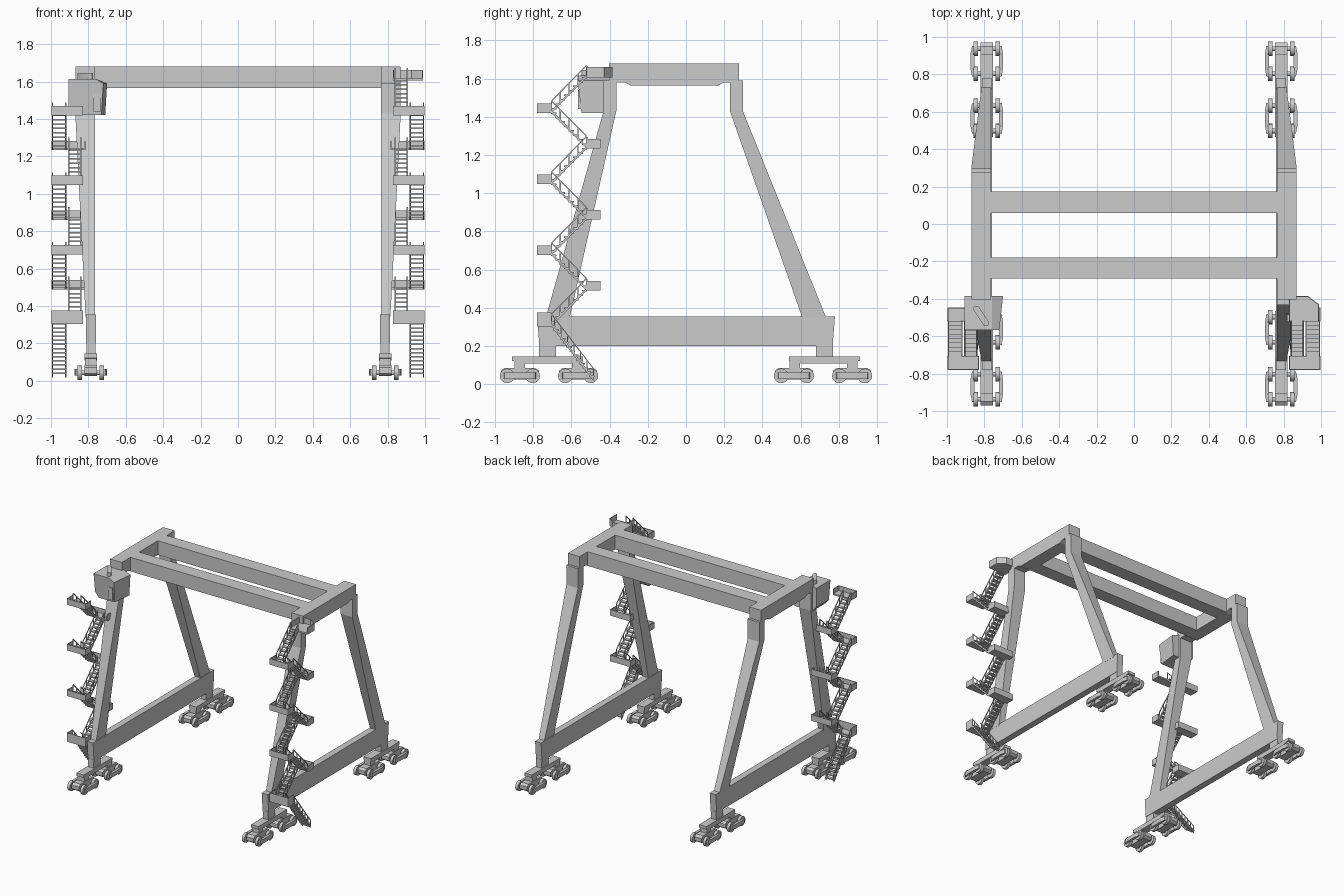
import bpy, bmesh, math
from mathutils import Vector

cube = bpy.data.objects.get("Cube")
if cube:
    bpy.data.objects.remove(cube, do_unlink=True)

CX = 0.787          # centre line of each leg frame
IN, OUT = 0.765, 0.87


def prism(bm, pts, a, b, axis="x"):
    """Extrude a 2D outline between a and b along an axis."""
    def place(p, d):
        u, v = p
        return {"x": (d, u, v), "y": (u, d, v), "z": (u, v, d)}[axis]
    loft(bm, [place(p, a) for p in pts], [place(p, b) for p in pts])


def loft(bm, ring_a, ring_b):
    va = [bm.verts.new(p) for p in ring_a]
    vb = [bm.verts.new(p) for p in ring_b]
    bm.faces.new(va)
    bm.faces.new(vb[::-1])
    for i in range(len(va)):
        j = (i + 1) % len(va)
        bm.faces.new((va[i], vb[i], vb[j], va[j]))


def rect(u0, u1, v0, v1):
    return [(u0, v0), (u1, v0), (u1, v1), (u0, v1)]


def circle(u, v, r, n=20):
    return [(u + r * math.cos(math.tau * i / n), v + r * math.sin(math.tau * i / n))
            for i in range(n)]


def finish(name, bm, side=1, smooth=False):
    for v in bm.verts:
        v.co.x *= side
    bmesh.ops.recalc_face_normals(bm, faces=bm.faces)
    mesh = bpy.data.meshes.new(name)
    bm.to_mesh(mesh)
    bm.free()
    obj = bpy.data.objects.new(name, mesh)
    bpy.context.collection.objects.link(obj)
    if smooth:
        bpy.ops.object.select_all(action="DESELECT")
        obj.select_set(True)
        bpy.context.view_layer.objects.active = obj
        bpy.ops.object.shade_smooth_by_angle(angle=math.radians(35))
    return obj


# Leg frame: sill beam, sloped legs, leg heads and end beam
def sill_beam(side, label):
    bm = bmesh.new()
    prism(bm, [(-0.78, 0.355), (-0.768, 0.2), (0.768, 0.2), (0.78, 0.355)],
          CX - 0.027, CX + 0.027)
    finish(label + "_sill_beam", bm, side)


def leg(side, label, end, foot, top):
    bm = bmesh.new()
    ring = lambda y0, y1, x, z: [(IN, y0, z), (x, y0, z), (x, y1, z), (IN, y1, z)]
    head_y0, head_y1 = top
    loft(bm, ring(*foot, 0.815, 0.345), ring(*top, OUT, 1.43))
    loft(bm, ring(*top, OUT, 1.43), ring(head_y0, head_y1, OUT, 1.59))
    finish(f"{label}_{end}_leg", bm, side)


def end_beam(side, label):
    bm = bmesh.new()
    prism(bm, [(-0.403, 1.58), (-0.403, 1.68), (0.278, 1.68), (0.278, 1.58),
               (0.2, 1.58), (0.17, 1.565), (-0.29, 1.565), (-0.32, 1.58)], IN, OUT)
    finish(label + "_end_beam", bm, side)


# Travel gear: pillar, rocking beam and two four-wheel trucks per corner
def corner_gear(side, label, end, sy):
    bm = bmesh.new()
    mid = 0.725 * sy
    prism(bm, rect(mid - 0.045, mid + 0.045, 0.14, 0.21), CX - 0.024, CX + 0.024)
    prism(bm, [(mid - 0.185, 0.145), (mid - 0.185, 0.122), (mid - 0.12, 0.108),
               (mid + 0.12, 0.108), (mid + 0.185, 0.122), (mid + 0.185, 0.145)],
          CX - 0.033, CX + 0.033)
    for y in (0.57, 0.87):
        prism(bm, rect(y * sy - 0.028, y * sy + 0.028, 0.07, 0.13), CX - 0.03, CX + 0.03)
    finish(f"{label}_{end}_rocking_beam", bm, side)

    for number, y in enumerate((0.565, 0.87), 1):
        y *= sy
        bm = bmesh.new()
        prism(bm, [(y - 0.1, 0.04), (y - 0.1, 0.07), (y - 0.08, 0.085), (y + 0.08, 0.085),
                   (y + 0.1, 0.07), (y + 0.1, 0.04), (y + 0.08, 0.025), (y - 0.08, 0.025)],
              CX - 0.033, CX + 0.033)
        for wy in (y - 0.067, y + 0.067):
            prism(bm, circle(wy, 0.043, 0.013, 12), CX - 0.08, CX + 0.08)
            for s in (-1, 1):
                prism(bm, circle(wy, 0.043, 0.038), CX + s * 0.047, CX + s * 0.07)
        # Bowed side frames
        for s in (-1, 1):
            outline = [(CX + s * dx, y + dy) for dx, dy in
                       ((0.065, -0.085), (0.079, -0.08), (0.087, -0.04),
                        (0.087, 0.04), (0.079, 0.08), (0.065, 0.085))]
            prism(bm, outline, 0.028, 0.062, "z")
        finish(f"{label}_{end}_truck_{number}", bm, side, smooth=True)


# Stairs: railed landings joined by zigzag flights
def landing(name, side, outline, z, height, open_edge):
    bm = bmesh.new()
    prism(bm, outline, z - 0.012, z, "z")
    centre = sum((Vector(p) for p in outline), Vector((0, 0))) / len(outline)
    for i, p in enumerate(outline):
        if i == open_edge:
            continue
        a, b = Vector(p), Vector(outline[(i + 1) % len(outline)])
        inward = (b - a).orthogonal().normalized() * 0.005
        if inward.dot(centre - a) < 0:
            inward = -inward
        prism(bm, [a, b, b + inward, a + inward], z - 0.012, z + height, "z")
    finish(name, bm, side)


def flight(name, side, lane, start, end):
    bm = bmesh.new()
    x0, x1 = lane
    (ya, za), (yb, zb) = start, end
    steps = max(8, round((zb - za) / 0.022))
    at = lambda t: (ya + (yb - ya) * t, za + (zb - za) * t)
    for i in range(steps):
        y, z = at((i + 0.5) / steps)
        prism(bm, rect(y - 0.014, y + 0.014, z - 0.004, z + 0.004), x0, x1)
    for x in (x0, x1 - 0.006):
        for low, high in ((-0.012, 0.003), (0.048, 0.056)):
            prism(bm, [(ya, za + low), (yb, zb + low), (yb, zb + high), (ya, za + high)],
                  x, x + 0.006)
        for i in range(0, steps + 1, 2):
            y, z = at(i / steps)
            prism(bm, rect(y - 0.003, y + 0.003, z, z + 0.05), x, x + 0.006)
    finish(name, bm, side)


def staircase(side, label, flights):
    outer, inner = (0.918, 0.995), (0.838, 0.908)
    front_y, rear_y = -0.705, -0.52
    levels = [0.315 + 0.186 * i for i in range(flights)]
    spot = (-0.485, 0.03)
    for i, z in enumerate(levels):
        at_front = i % 2 == 0
        goal = (front_y if at_front else rear_y, z)
        flight(f"{label}_stair_flight_{i + 1}", side, outer if at_front else inner, spot, goal)
        spot = goal
        name = f"{label}_stair_landing_{i + 1}"
        if i == 7:
            outline = [(0.83, -0.52), (0.99, -0.52), (0.99, -0.43), (0.93, -0.385), (0.83, -0.385)]
            landing(name, side, outline, z, 0.045, 0)
        elif at_front:
            landing(name, side, rect(0.83, 0.997, -0.78, front_y), z, 0.06 if i == 0 else 0.038, 2)
        else:
            landing(name, side, rect(0.815, 0.997, rear_y, -0.447), z, 0.038, 0)


for side, label, flights in ((1, "left", 8), (-1, "right", 7)):
    sill_beam(side, label)
    leg(side, label, "front", (-0.735, -0.61), (-0.432, -0.365))
    leg(side, label, "rear", (0.61, 0.735), (0.23, 0.298))
    end_beam(side, label)
    corner_gear(side, label, "front", -1)
    corner_gear(side, label, "rear", 1)
    staircase(side, label, flights)

# Cross girders
for name, y0, y1 in (("front_girder", -0.292, -0.18), ("rear_girder", 0.06, 0.174)):
    bm = bmesh.new()
    prism(bm, rect(y0, y1, 1.565, 1.68), -IN, IN)
    finish(name, bm)

# Operator cabin, tapering inwards at the lower front
bm = bmesh.new()
outline = [(-0.905, 1.46), (-0.905, 1.615), (-0.76, 1.615), (-0.7, 1.59),
           (-0.71, 1.42), (-0.87, 1.42)]
prism(bm, outline, -0.567, -0.385, "y")
for v in bm.verts:
    if v.co.y < -0.5:
        v.co.y += 0.02 if v.co.z < 1.5 else 0
        v.co.x -= 0.02 if v.co.x > -0.75 else 0
finish("cabin", bm)

bm = bmesh.new()
prism(bm, rect(-0.775, -0.735, 1.44, 1.54), -0.566, -0.54, "y")
finish("cabin_window", bm)

# Rounded unit on the cabin roof
bm = bmesh.new()
capsule = [(u + (0.045 if u > 0 else -0.045), v) for u, v in circle(0, 0, 0.017, 18)]
turn = math.radians(-56)
outline = [(-0.817 + u * math.cos(turn) - v * math.sin(turn),
            -0.492 + u * math.sin(turn) + v * math.cos(turn)) for u, v in capsule]
prism(bm, outline, 1.61, 1.645, "z")
finish("cabin_roof_unit", bm, smooth=True)
